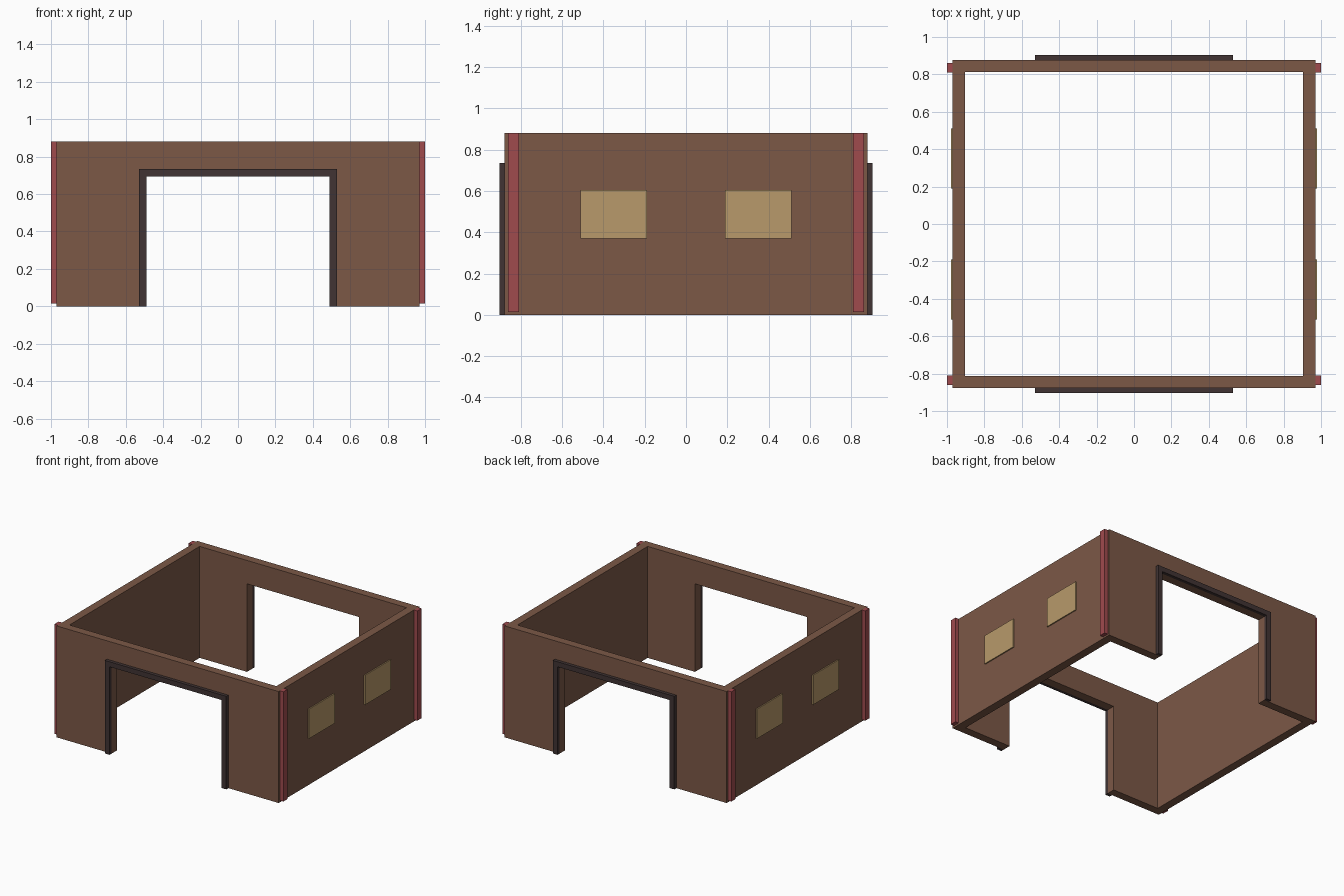
import bpy
import bmesh

if "Cube" in bpy.data.objects:
    bpy.data.objects.remove(bpy.data.objects["Cube"])


def material(name, rgb):
    mat = bpy.data.materials.new(name)
    mat.use_nodes = True
    colour = (*rgb, 1)
    mat.diffuse_color = colour
    mat.node_tree.nodes["Principled BSDF"].inputs["Base Color"].default_value = colour
    return mat


brown = material("brown wall", (0.2, 0.098, 0.062))
red = material("red trim", (0.35, 0.07, 0.076))
tan = material("tan window", (0.48, 0.32, 0.145))
dark = material("dark frame", (0.052, 0.034, 0.034))


def finish(name, bm, mat):
    bmesh.ops.recalc_face_normals(bm, faces=bm.faces)
    mesh = bpy.data.meshes.new(name)
    bm.to_mesh(mesh)
    bm.free()
    mesh.materials.append(mat)
    obj = bpy.data.objects.new(name, mesh)
    bpy.context.collection.objects.link(obj)


def box(name, low, high, mat):
    bm = bmesh.new()
    bmesh.ops.create_cube(bm, size=1)
    for v in bm.verts:
        v.co = [high[i] if v.co[i] > 0 else low[i] for i in range(3)]
    finish(name, bm, mat)


def arch(name, outer_x, outer_z, y0, y1, mat):
    """Square portal around the doorway, extruded from y0 to y1."""
    outline = [(-outer_x, 0), (-outer_x, outer_z), (outer_x, outer_z), (outer_x, 0),
               (DOOR_X, 0), (DOOR_X, DOOR_Z), (-DOOR_X, DOOR_Z), (-DOOR_X, 0)]
    bm = bmesh.new()
    face = bm.faces.new([bm.verts.new((x, y0, z)) for x, z in outline])
    grown = bmesh.ops.extrude_face_region(bm, geom=[face])["geom"]
    for v in grown:
        if isinstance(v, bmesh.types.BMVert):
            v.co.y = y1
    finish(name, bm, mat)


DOOR_X, DOOR_Z = 0.49, 0.695
WALL_X, WALL_Y, WALL_Z = 0.97, 0.878, 0.88
THICK = 0.066

# Front and back walls with door frames
for end, s in (("front", -1), ("back", 1)):
    arch(end + "_wall", WALL_X, WALL_Z, s * (WALL_Y - THICK), s * WALL_Y, brown)
    arch(end + "_door_frame", DOOR_X + 0.04, DOOR_Z + 0.04, s * WALL_Y, s * 0.904, dark)


def side_box(name, s, x0, x1, y0, y1, z0, z1, mat):
    xs = sorted((s * x0, s * x1))
    box(name, (xs[0], y0, z0), (xs[1], y1, z1), mat)


# Side walls with corner trims and windows
for side, s in (("left", 1), ("right", -1)):
    inner_y = WALL_Y - THICK
    side_box(side + "_wall", s, WALL_X - THICK, WALL_X, -inner_y, inner_y, 0, WALL_Z, brown)
    for end, t in (("front", -1), ("back", 1)):
        y0, y1 = sorted((t * 0.81, t * 0.862))
        side_box(f"{side}_{end}_corner_trim", s, WALL_X, 1, y0, y1, 0.014, WALL_Z, red)
        y0, y1 = sorted((t * 0.19, t * 0.51))
        side_box(f"{side}_{end}_window", s, WALL_X, 0.979, y0, y1, 0.37, 0.604, tan)
